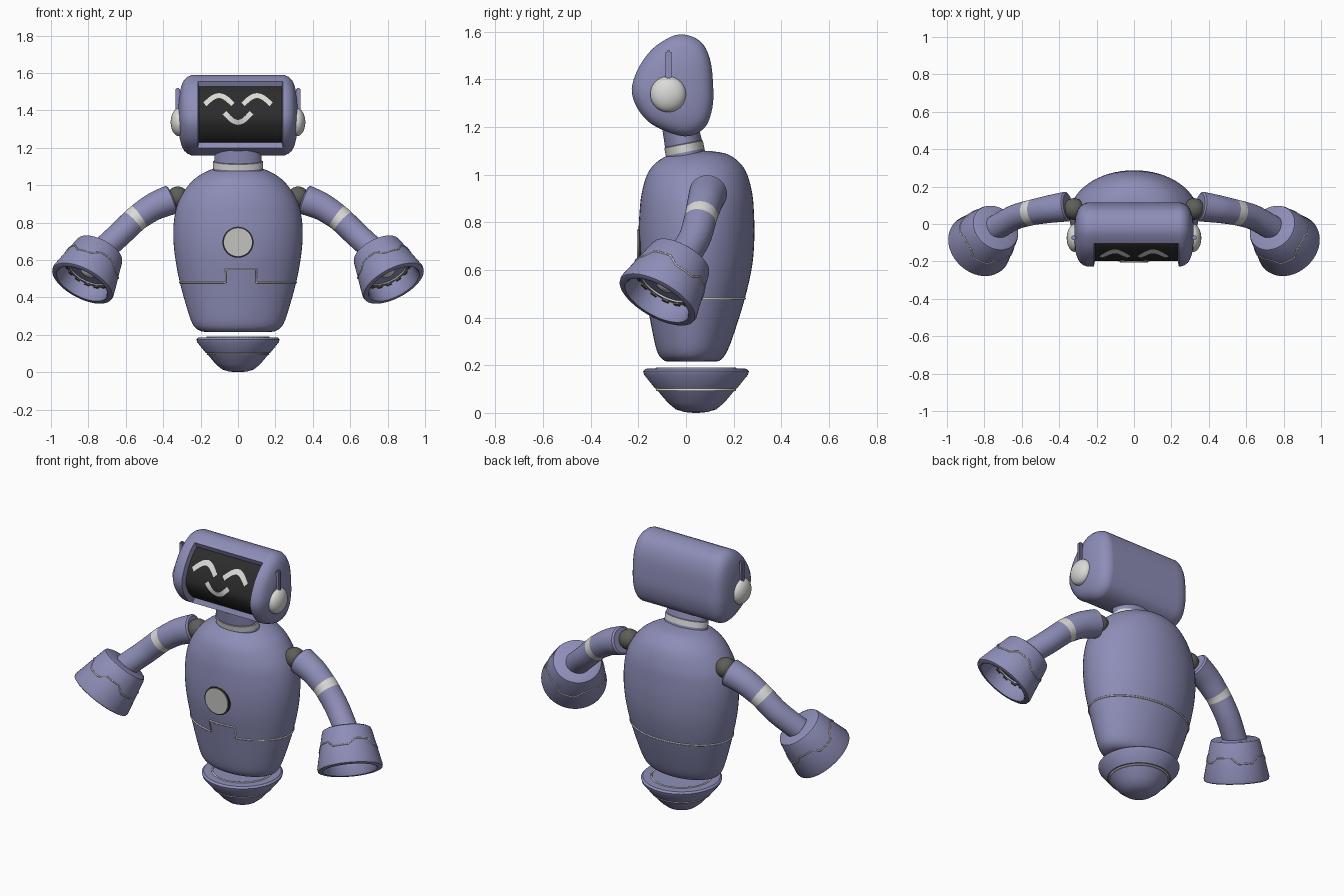
import bpy, bmesh, math
from mathutils import Vector, Matrix
from mathutils.bvhtree import BVHTree

if "Cube" in bpy.data.objects:
    bpy.data.objects.remove(bpy.data.objects["Cube"])


def material(name, rgb):
    m = bpy.data.materials.new(name)
    m.use_nodes = True
    m.diffuse_color = (*rgb, 1)
    m.node_tree.nodes["Principled BSDF"].inputs["Base Color"].default_value = (*rgb, 1)
    return m


LAVENDER = material("lavender shell", (0.27, 0.27, 0.48))
LIGHT = material("light trim", (0.7, 0.7, 0.68))
EMBLEM = material("badge grey", (0.54, 0.54, 0.52))
JOINT = material("joint grey", (0.11, 0.11, 0.1))
SCREEN = material("screen black", (0.025, 0.025, 0.025))
built = []


def finish(name, bm, *mats):
    me = bpy.data.meshes.new(name)
    bm.to_mesh(me)
    bm.free()
    ob = bpy.data.objects.new(name, me)
    bpy.context.collection.objects.link(ob)
    for m in mats:
        me.materials.append(m)
    built.append(ob)
    return ob


def smooth_path(pts, subs=4, closed=False):
    """Catmull-Rom through points of any dimension."""
    n, out = len(pts), []
    pick = lambda i: pts[i % n] if closed else pts[max(0, min(n - 1, i))]
    for i in range(n if closed else n - 1):
        for k in range(subs):
            t = k / subs
            out.append(tuple(
                b + 0.5 * t * (c - a + t * (2 * a - 5 * b + 4 * c - d + t * (3 * (b - c) + d - a)))
                for a, b, c, d in zip(pick(i - 1), pick(i), pick(i + 1), pick(i + 2))))
    return out if closed else out + [tuple(pts[-1])]


def loft(rings, mat_rule=None):
    """Skin closed rings, cap both ends."""
    bm = bmesh.new()
    vs = [[bm.verts.new(p) for p in r] for r in rings]
    n = len(vs[0])
    for j in range(len(vs) - 1):
        for i in range(n):
            f = bm.faces.new((vs[j][i], vs[j][(i + 1) % n], vs[j + 1][(i + 1) % n], vs[j + 1][i]))
            f.material_index = mat_rule(j) if mat_rule else 0
    bm.faces.new(vs[0])
    bm.faces.new(vs[-1])
    bmesh.ops.recalc_face_normals(bm, faces=bm.faces)
    return bm


def ellipse(rx, ry, cy, z, n=64):
    return [Vector((rx * math.cos(a), cy + ry * math.sin(a), z))
            for a in (2 * math.pi * i / n for i in range(n))]


def lathe(profile, M=Matrix(), ratio=1, rule=None):
    return loft([[M @ p for p in ellipse(r, r * ratio, 0, z)] for r, z in profile], rule)


def sphere(name, M, mat):
    bm = bmesh.new()
    bmesh.ops.create_uvsphere(bm, u_segments=32, v_segments=20, radius=1, matrix=M)
    bmesh.ops.recalc_face_normals(bm, faces=bm.faces)
    finish(name, bm, mat)


def cube(bm, M):
    bmesh.ops.create_cube(bm, size=1, matrix=M)


def line(name, pts, radius, mat):
    """Thin closed piping."""
    cu = bpy.data.curves.new(name, "CURVE")
    cu.dimensions, cu.bevel_depth, cu.bevel_resolution = "3D", radius, 1
    sp = cu.splines.new("POLY")
    sp.points.add(len(pts) - 1)
    for p, co in zip(sp.points, pts):
        p.co = (*co, 1)
    sp.use_cyclic_u = True
    cu.materials.append(mat)
    bpy.context.collection.objects.link(bpy.data.objects.new(name, cu))


def place(x, y, z, sx, sy, sz):
    return Matrix.Translation((x, y, z)) @ Matrix.Diagonal((sx, sy, sz, 1))


# Torso: stations of height, half width, half depth, depth centre
stations = [(.215, .17, .10, .025), (.222, .205, .12, .025), (.25, .238, .143, .025),
            (.32, .266, .167, .03), (.48, .311, .207, .04), (.62, .337, .235, .043),
            (.74, .346, .243, .044), (.84, .338, .24, .045), (.92, .315, .232, .046),
            (1.0, .265, .21, .047), (1.05, .21, .175, .05), (1.085, .14, .12, .055),
            (1.098, .06, .05, .06)]
bm = loft([ellipse(rx, ry, cy, z) for z, rx, ry, cy in smooth_path(stations)])
skin = BVHTree.FromBMesh(bm)
finish("torso", bm, LAVENDER)

# Waist seam with a raised step in front
seam = []
for i in range(360):
    a = math.radians(i)
    d = Vector((math.cos(a), math.sin(a), 0))
    hit = skin.ray_cast(Vector((0, .04, .48)), d)[0]
    if d.y < 0 and -.065 < hit.x < .095:
        hit = skin.ray_cast(Vector((0, .04, .55)), d)[0]
    seam.append(hit)
line("waist_seam", seam, .005, LIGHT)

# Chest badge
turn = Matrix.Rotation(math.pi / 2, 4, "X")
for name, r, out, mat in (("badge_rim", .083, .2, SCREEN), ("badge", .075, .205, EMBLEM)):
    finish(name, lathe([(r, .15), (r, out)], Matrix.Translation((0, 0, .695)) @ turn), mat)

# Hover base
base = Matrix.Translation((0, .042, 0))
dish = [(.19, .186), (.212, .185), (.222, .175), (.218, .16), (.172, .103), (.16, .1),
        (.16, .092), (.15, .08), (.118, .042), (.085, .015), (.05, .004), (.01, 0)]
finish("hover_base", lathe(dish, base), LAVENDER)
line("base_top_ring", [base @ p for p in ellipse(.165, .165, 0, .186)], .005, LIGHT)
line("base_lower_ring", [base @ p for p in ellipse(.163, .163, 0, .097)], .005, LIGHT)

# Neck with light collar
neck = Matrix.Translation((0, -.005, 1.1)) @ Matrix.Rotation(math.radians(11), 4, "X")
finish("neck", lathe([(.135, -.06), (.133, -.006), (.133, .027), (.127, .03), (.122, .1)],
                     neck, .62, lambda j: int(j == 1)), LAVENDER, LIGHT)

# Head: side outline swept across, shrinking at the ends
outline = smooth_path([(-.026, 1.588), (.057, 1.562), (.1, 1.487), (.114, 1.37), (.11, 1.277),
                       (.077, 1.195), (-.005, 1.16), (-.125, 1.2), (-.19, 1.257), (-.227, 1.34),
                       (-.212, 1.42), (-.165, 1.5), (-.105, 1.555)], closed=True)
ends = [(.318, .35), (.313, .55), (.305, .7), (.298, .8), (.287, .89), (.27, .96), (.25, 1)]
sweep = [(-x, s) for x, s in ends] + [(-.215, 1), (0, 1), (.24, 1)] + ends[::-1]
mid = Vector((-.05, 1.37))
bm = loft([[(x, *(mid + (Vector(p) - mid) * s)) for p in outline] for x, s in sweep])
window = []
for f in bm.faces:
    c = f.calc_center_median()
    if -.215 < c.x < .24 and 1.2 < c.z < 1.555 and c.y < -.08:
        window.append(f)
bmesh.ops.inset_region(bm, faces=window, thickness=.006, depth=-.03, use_even_offset=True)
for f in window:
    f.material_index = 1
glass = BVHTree.FromBMesh(bm)
finish("head", bm, LAVENDER, SCREEN)


# Face marks: flat ribbons draped on the screen
def face_mark(name, cx, cz, half, rise):
    bm = bmesh.new()
    prev = None
    for i in range(21):
        u = i / 10 - 1
        p = Vector((cx + half * u, 0, cz + rise * math.cos(u * math.pi / 2)))
        n = Vector((rise * math.pi / 2 * math.sin(u * math.pi / 2), 0, half)).normalized() * .013
        pair = []
        for q in (p - n, p + n):
            y = glass.ray_cast(Vector((q.x, -1, q.z)), Vector((0, 1, 0)))[0].y
            pair.append(bm.verts.new((q.x, y - .004, q.z)))
        if prev:
            bm.faces.new((prev[0], pair[0], pair[1], prev[1]))
        prev = pair
    finish(name, bm, LIGHT)


face_mark("right_eye", -.102, 1.432, .075, .047)
face_mark("left_eye", .102, 1.432, .075, .047)
face_mark("mouth", 0, 1.388, .072, -.052)

# Arms: centre line with radius; the light band fills the third span
arm_path = smooth_path([(.36, .093, .922, .08), (.45, .08, .885, .074), (.53, .065, .832, .069),
                        (.562, .058, .805, .068), (.64, .035, .73, .067), (.74, -.02, .64, .066)])
cup = [(.03, 0), (.12, 0), (.132, .006), (.138, .02), (.18, .215), (.177, .228), (.168, .232),
       (.15, .232), (.143, .222), (.136, .15), (.02, .145)]

for side, sx in (("left", 1), ("right", -1)):
    flip = Matrix.Diagonal((sx, 1, 1, 1))
    # Ear, aerial and shoulder
    sphere(side + "_ear", flip @ place(.315, -.075, 1.337, .045, .075, .075), LIGHT)
    bm = bmesh.new()
    cube(bm, flip @ place(.322, -.073, 1.44, .026, .025, .16))
    bmesh.ops.bevel(bm, geom=bm.edges[:], offset=.006, segments=2, affect="EDGES")
    bmesh.ops.recalc_face_normals(bm, faces=bm.faces)
    finish(side + "_aerial", bm, LAVENDER)
    sphere(side + "_shoulder", flip @ place(.322, .08, .935, .058, .058, .058), JOINT)

    # Sleeve
    rings = []
    for i, (x, y, z, r) in enumerate(arm_path):
        a, b = arm_path[max(i - 1, 0)], arm_path[min(i + 1, len(arm_path) - 1)]
        M = (Vector(b[:3]) - Vector(a[:3])).to_track_quat("Z", "Y").to_matrix().to_4x4()
        M.translation = (x, y, z)
        if i == 0:
            rings.append([flip @ M @ p for p in ellipse(r * .88, r * .88, 0, -.008)])
        rings.append([flip @ M @ p for p in ellipse(r, r, 0, 0)])
    finish(side + "_arm", loft(rings, lambda j: int(9 <= j < 13)), LAVENDER, LIGHT)

    # Cupped hand
    M = Vector((.42, -.45, -.79)).to_track_quat("Z", "Y").to_matrix().to_4x4()
    M.translation = (.737, -.018, .655)
    M = flip @ M
    finish(side + "_hand", lathe(cup, M), LAVENDER)
    zigzag = []
    for i in range(48):
        s = .105 + .016 * max(-1, min(1, 2 * math.sin(i * math.pi / 6)))
        r, a = .138 + .042 * (s - .02) / .195, i * math.pi / 24
        zigzag.append(M @ Vector((r * math.cos(a), r * math.sin(a), s)))
    line(side + "_hand_line", zigzag, .004, LIGHT)
    line(side + "_palm_ring", [M @ p for p in ellipse(.112, .112, 0, .152)], .005, LIGHT)
    sphere(side + "_palm_hub", M @ place(0, 0, .15, .042, .042, .025), LIGHT)
    bm = bmesh.new()
    for i in range(14):
        cube(bm, M @ Matrix.Rotation(i * math.pi / 7, 4, "Z") @ place(.125, 0, .155, .012, .028, .014))
    bmesh.ops.recalc_face_normals(bm, faces=bm.faces)
    finish(side + "_palm_ticks", bm, JOINT)

# Smooth shading with sharp edges kept
bpy.ops.object.select_all(action="DESELECT")
for ob in built:
    ob.select_set(True)
bpy.context.view_layer.objects.active = built[0]
bpy.ops.object.shade_smooth_by_angle(angle=math.radians(35))
